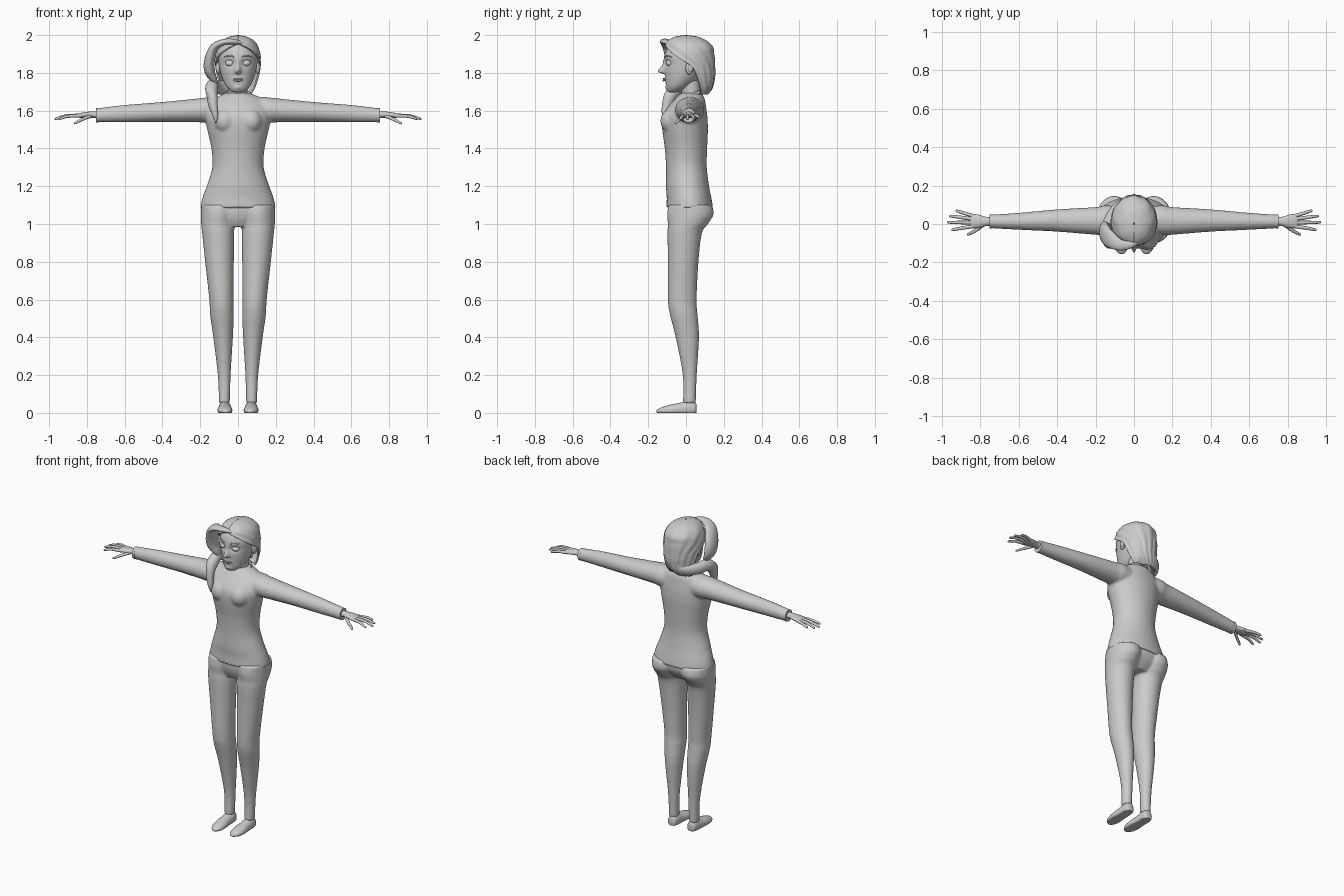
import bpy, bmesh, math
from mathutils import Vector, Matrix


def spline(pts, k):
    """Catmull-Rom interpolation of equal-length tuples."""
    out = []
    for i in range(len(pts) - 1):
        p = [pts[max(i - 1, 0)], pts[i], pts[i + 1], pts[min(i + 2, len(pts) - 1)]]
        for j in range(k):
            t = j / k
            out.append([0.5 * (2 * b + (c - a) * t + (2 * a - 5 * b + 4 * c - d) * t * t
                               + (3 * b - a - 3 * c + d) * t ** 3) for a, b, c, d in zip(*p)])
    return out + [list(pts[-1])]


def tube(bm, pts, up, axis=None, s=1, n=32, k=5):
    """Closed loft through points (x, y, z, radius a, radius b); s=-1 mirrors in x."""
    rows, rings = spline(pts, k), []
    for i, r in enumerate(rows):
        lo, hi = rows[max(i - 1, 0)], rows[min(i + 1, len(rows) - 1)]
        t = Vector(axis) if axis else (Vector(hi[:3]) - Vector(lo[:3])).normalized()
        u = Vector(up).cross(t).normalized()
        v = t.cross(u)
        ring = []
        for j in range(n):
            w = 2 * math.pi * j / n
            co = Vector(r[:3]) + u * r[3] * math.cos(w) + v * r[4] * math.sin(w)
            ring.append(bm.verts.new((co.x * s, co.y, co.z)))
        rings.append(ring)
    for a, b in zip(rings, rings[1:]):
        for j in range(n):
            bm.faces.new((a[j], a[(j + 1) % n], b[(j + 1) % n], b[j]))
    bm.faces.new(rings[0][::-1])
    bm.faces.new(rings[-1])


def finish(name, bm, voxel=0, angle=50):
    """Make the object; with a voxel size, fuse its overlapping pieces smoothly."""
    bmesh.ops.recalc_face_normals(bm, faces=bm.faces)
    me = bpy.data.meshes.new(name)
    bm.to_mesh(me)
    bm.free()
    me.shade_smooth()
    me.set_sharp_from_angle(angle=math.radians(angle))
    ob = bpy.data.objects.new(name, me)
    bpy.context.collection.objects.link(ob)
    if voxel:
        m = ob.modifiers.new("fuse", 'REMESH')
        m.mode, m.voxel_size, m.use_smooth_shade = 'VOXEL', voxel, True
        m = ob.modifiers.new("relax", 'SMOOTH')
        m.factor, m.iterations = 0.5, 5
    return ob


def ball(bm, loc, scale, seg=24):
    mat = Matrix.Translation(loc) @ Matrix.Diagonal((*scale, 1))
    return bmesh.ops.create_uvsphere(bm, u_segments=seg, v_segments=seg // 2, radius=1, matrix=mat)['verts']


X, Y, Z = (1, 0, 0), (0, 1, 0), (0, 0, 1)

# Sweater: torso and sleeves fused
bm = bmesh.new()
tube(bm, [(0, .02, 1.085, .201, .124), (0, .016, 1.14, .188, .118), (0, .008, 1.2, .166, .114),
          (0, .002, 1.3, .136, .108), (0, 0, 1.4, .141, .112), (0, -.005, 1.5, .163, .121),
          (0, -.006, 1.57, .175, .119), (0, .005, 1.62, .165, .101), (0, .02, 1.66, .13, .08),
          (0, .025, 1.685, .085, .062), (0, .028, 1.695, .06, .045)], Y, Z, n=48)
for s in (1, -1):
    tube(bm, [(.06, .02, 1.6, .07, .074), (.15, .02, 1.604, .077, .068), (.2, .016, 1.602, .072, .064),
              (.4, .018, 1.593, .058, .053), (.6, .014, 1.584, .044, .046),
              (.75, .013, 1.575, .035, .037)], Z, X, s)
    ball(bm, (s * .068, -.07, 1.545), (.062, .066, .068))
finish("sweater", bm, .008)

# Collar, dipping at the front
bm = bmesh.new()
loop = []
for i in range(25):
    w = 2 * math.pi * i / 24
    loop.append((.07 * math.cos(w), .018 + .066 * math.sin(w), 1.675 + .026 * math.sin(w), .007, .012))
tube(bm, loop, Z, n=10, k=2)
finish("collar", bm)

# Cuffs
bm = bmesh.new()
for s in (1, -1):
    tube(bm, [(.735, .013, 1.575, .036, .038), (.752, .013, 1.575, .036, .038)], Z, X, s, k=1)
finish("cuffs", bm)

# Trousers: hips and two legs fused
bm = bmesh.new()
tube(bm, [(0, .015, 1.15, .17, .1), (0, .02, 1.08, .192, .112), (0, .015, 1.03, .17, .1),
          (0, .005, .985, .09, .07)], Y, Z)
for s in (1, -1):
    tube(bm, [(.1, .022, 1.1, .095, .116), (.104, .023, 1.05, .093, .123), (.107, .01, 1, .088, .106),
              (.105, -.007, .95, .085, .091), (.098, -.015, .8, .076, .081), (.088, -.02, .6, .064, .076),
              (.085, -.012, .52, .063, .073), (.079, .007, .4, .052, .062), (.073, .02, .2, .034, .037),
              (.072, .018, .05, .029, .034)], Y, Z, s)
finish("trousers", bm, .007)

# Shoes with flat soles
bm = bmesh.new()
for s in (1, -1):
    tube(bm, [(.07, .056, .02, .012, .018), (.07, .048, .022, .027, .035), (.07, .015, .022, .033, .043),
              (.07, -.03, .018, .035, .036), (.069, -.08, .014, .039, .03), (.067, -.125, .011, .034, .02),
              (.065, -.15, .009, .018, .011), (.064, -.157, .007, .004, .004)], Z, Y, s)
for v in bm.verts:
    v.co.z = max(v.co.z, 0)
finish("shoes", bm, angle=60)

# Hands: palm, four fingers and thumb
fingers = [((.83, .04, 1.573), (.885, .057, 1.573), (.928, .07, 1.563)),
           ((.84, .026, 1.574), (.905, .035, 1.573), (.962, .042, 1.558)),
           ((.84, .007, 1.574), (.91, .008, 1.573), (.972, .009, 1.555)),
           ((.83, -.011, 1.573), (.9, -.022, 1.57), (.95, -.031, 1.555)),
           ((.78, -.002, 1.572), (.825, -.034, 1.553), (.868, -.057, 1.531))]
bm = bmesh.new()
for s in (1, -1):
    tube(bm, [(.72, .013, 1.577, .023, .02), (.77, .013, 1.579, .024, .017), (.81, .014, 1.577, .035, .015),
              (.845, .015, 1.574, .036, .011), (.857, .015, 1.573, .026, .005)], Z, X, s, n=20)
    for a, b, c in fingers:
        mid = tuple(Vector(b).lerp(Vector(c), .85))
        tube(bm, [(*a, .010, .010), (*b, .009, .008), (*mid, .007, .006), (*c, .002, .002)], Z, None, s, n=12, k=4)
finish("hands", bm, angle=70)

# Head, sculpted with soft bumps: (x, z, width, spread up, spread down, push in y)
bumps = [(0, 1.806, .014, .03, .009, -.037), (0, 1.855, .01, .02, .02, -.008),
         (.042, 1.852, .022, .016, .016, .012), (-.042, 1.852, .022, .016, .016, .012),
         (0, 1.765, .022, .009, .009, -.007), (0, 1.722, .02, .01, .01, -.006)]
bm = bmesh.new()
tube(bm, [(0, -.07, 1.696, .012, .012), (0, -.062, 1.704, .038, .036), (0, -.043, 1.73, .064, .062),
          (0, -.02, 1.77, .083, .09), (0, -.002, 1.81, .095, .111), (0, .007, 1.85, .102, .119),
          (0, .008, 1.89, .104, .122), (0, .012, 1.93, .097, .112), (0, .012, 1.96, .078, .09),
          (0, .01, 1.98, .045, .052), (0, .01, 1.985, .01, .01)], Y, Z, n=96, k=7)
for v in bm.verts:
    if v.co.y < -.05:
        x, z = v.co.x, v.co.z
        for bx, bz, w, hu, hd, push in bumps:
            h = hu if z > bz else hd
            v.co.y += push * math.exp(-((x - bx) / w) ** 2 - ((z - bz) / h) ** 2)
finish("head", bm, angle=80)

bm = bmesh.new()
tube(bm, [(0, .03, 1.62, .058, .054), (0, .028, 1.68, .05, .05), (0, .02, 1.76, .05, .052)], Y, Z)
finish("neck", bm)

# Ears
bm = bmesh.new()
for s in (1, -1):
    ball(bm, (s * .104, .018, 1.826), (.011, .021, .034))
    ball(bm, (s * .111, .024, 1.83), (.008, .014, .026))
finish("ears", bm)

# Eyes, upper lids, brows and lips
bm = bmesh.new()
for s in (1, -1):
    ball(bm, (s * .042, -.084, 1.85), (.024, .021, .017))
finish("eyes", bm)
bm = bmesh.new()
for s in (1, -1):
    ball(bm, (s * .042, -.084, 1.852), (.027, .024, .019))
bmesh.ops.delete(bm, geom=[v for v in bm.verts if v.co.z < 1.855], context='VERTS')
finish("eyelids", bm)
bm = bmesh.new()
for s in (1, -1):
    tube(bm, [(.018, -.112, 1.884, .002, .003), (.045, -.104, 1.892, .003, .004),
              (.075, -.078, 1.884, .001, .002)], Z, None, s, n=8)
finish("eyebrows", bm)
bm = bmesh.new()
for z, r in ((1.769, .004), (1.761, .005)):
    tube(bm, [(-.029, -.106, 1.766, .001, .001), (-.012, -.117, z, r, r), (0, -.119, z - .001, r, r),
              (.012, -.117, z, r, r), (.029, -.106, 1.766, .001, .001)], Z, n=10)
finish("lips", bm)

# Hair shell: rows (z, centre y, half width, half depth, degrees each side of the back)
rows = spline([(1.685, .02, .086, .095, 52), (1.72, .02, .101, .12, 62), (1.78, .015, .115, .138, 72),
               (1.83, .01, .12, .143, 80), (1.87, .01, .12, .142, 104), (1.9, .012, .118, .136, 125),
               (1.93, .015, .111, .13, 150), (1.955, .01, .098, .118, 176), (1.975, .005, .078, .096, 180),
               (1.992, .003, .045, .058, 180), (2, 0, .004, .005, 180)], 4)
bm = bmesh.new()
grid = []
for z, cy, rx, ry, deg in rows:
    line = []
    for j in range(97):
        w = math.radians(min(deg, 180)) * (j / 48 - 1)
        g = 1 + .012 * math.cos(j * math.pi / 6)  # strand grooves
        sway = -.03 * max(0, (1.76 - z) / .07)
        line.append(bm.verts.new((rx * g * math.sin(w) + sway * (w < .6), cy + ry * g * math.cos(w), z)))
    grid.append(line)
for a, b in zip(grid, grid[1:]):
    for j in range(96):
        bm.faces.new((a[j], a[j + 1], b[j + 1], b[j]))
hair = finish("hair", bm, angle=80)
m = hair.modifiers.new("thickness", 'SOLIDIFY')
m.thickness, m.offset = .01, -1

# Fringe sweeping out to one side, and the tail over the shoulder
bm = bmesh.new()
tube(bm, [(.03, -.088, 1.955, .006, .01), (-.02, -.108, 1.965, .014, .02), (-.075, -.108, 1.963, .016, .03),
          (-.125, -.08, 1.935, .022, .045), (-.15, -.05, 1.87, .028, .055), (-.15, -.035, 1.81, .028, .05),
          (-.128, -.03, 1.765, .018, .03), (-.115, -.03, 1.745, .008, .012)], Y, n=24)
finish("side_fringe", bm, angle=80)
bm = bmesh.new()
tube(bm, [(.02, .115, 1.74, .02, .03), (-.06, .105, 1.725, .026, .035), (-.115, .05, 1.725, .026, .036),
          (-.138, -.02, 1.73, .032, .036), (-.138, -.075, 1.69, .035, .03), (-.132, -.1, 1.63, .028, .024),
          (-.12, -.112, 1.575, .016, .015), (-.117, -.112, 1.535, .003, .003)], (0.3, 0.5, 1), n=24)
finish("side_tail", bm, angle=80)
